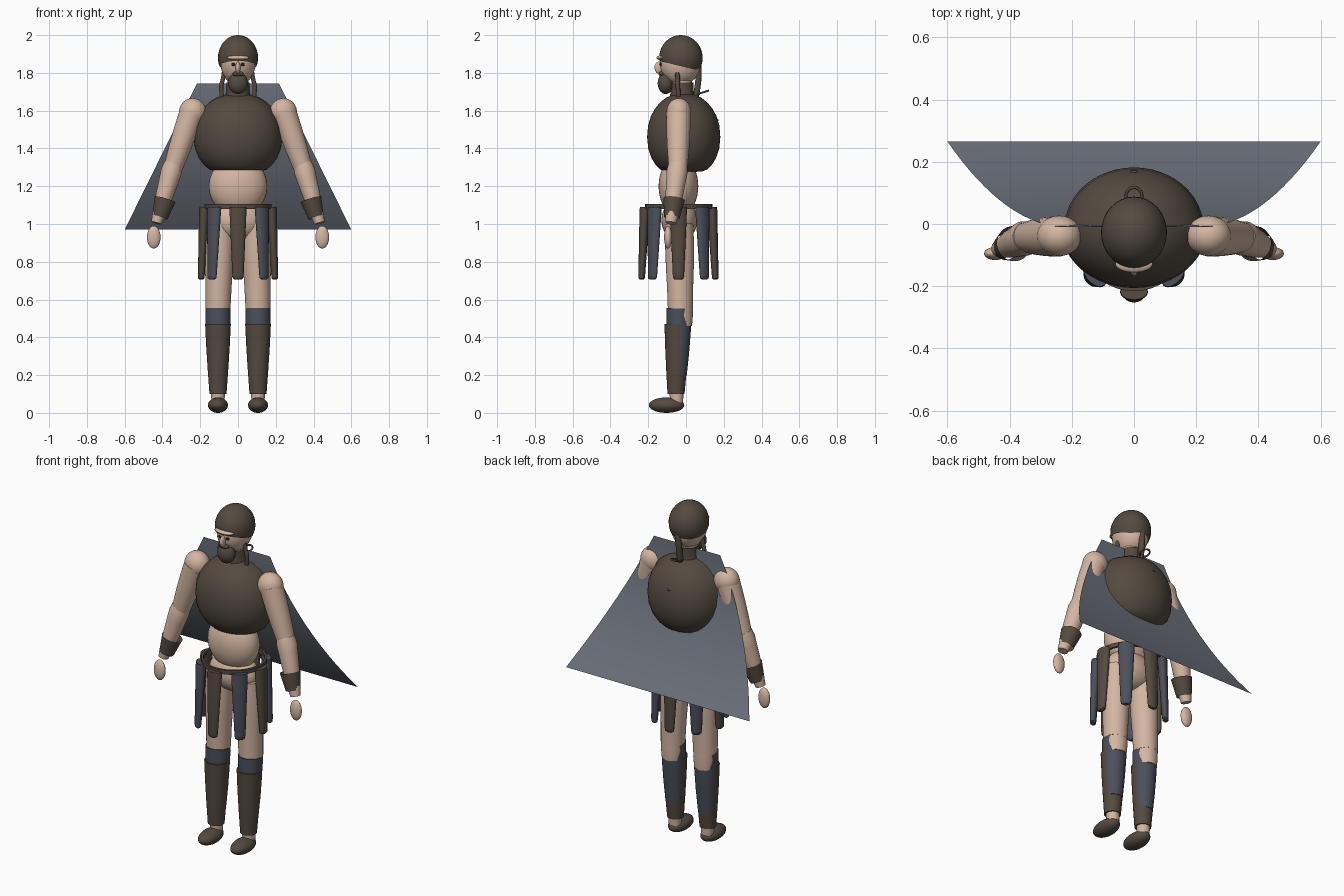
import bpy, bmesh, math
from mathutils import Matrix, Vector

if "Cube" in bpy.data.objects:
    bpy.data.objects.remove(bpy.data.objects["Cube"])


def material(name, r, g, b):
    lin = [(c / 255 / 12.92) if c < 10 else ((c / 255 + 0.055) / 1.055) ** 2.4 for c in (r, g, b)]
    m = bpy.data.materials.new(name)
    m.diffuse_color = (*lin, 1)
    m.use_nodes = True
    m.node_tree.nodes["Principled BSDF"].inputs["Base Color"].default_value = m.diffuse_color
    return m


SKIN = material("skin", 212, 182, 162)
LEATHER = material("dark_leather", 84, 74, 64)
CLOTH = material("slate_cloth", 76, 79, 91)
CAPE = material("cape_grey", 108, 114, 124)
DARK = material("eye_dark", 38, 32, 28)


def finish(name, bm, mat, smooth=40):
    me = bpy.data.meshes.new(name)
    bm.to_mesh(me)
    bm.free()
    ob = bpy.data.objects.new(name, me)
    bpy.context.collection.objects.link(ob)
    me.materials.append(mat)
    bpy.ops.object.select_all(action='DESELECT')
    ob.select_set(True)
    bpy.context.view_layer.objects.active = ob
    bpy.ops.object.shade_smooth_by_angle(angle=math.radians(smooth))
    return ob


def ball_bm(c, r):
    bm = bmesh.new()
    bmesh.ops.create_uvsphere(bm, u_segments=32, v_segments=20, radius=1,
                              matrix=Matrix.Translation(c) @ Matrix.Diagonal((*r, 1)))
    return bm


def ball(name, mat, c, r):
    return finish(name, ball_bm(c, r), mat)


def lathe_bm(profile, mtx=Matrix(), caps=True, n=32):
    """Revolve (height, radius) pairs round local z, then transform."""
    bm = bmesh.new()
    rings = [[bm.verts.new((r * math.cos(2 * math.pi * i / n), r * math.sin(2 * math.pi * i / n), z))
              for i in range(n)] for z, r in profile]
    for a, b in zip(rings, rings[1:]):
        for i in range(n):
            bm.faces.new((a[i], a[(i + 1) % n], b[(i + 1) % n], b[i]))
    if caps:
        bm.faces.new(rings[0])
        bm.faces.new(rings[-1])
    bmesh.ops.recalc_face_normals(bm, faces=bm.faces)
    bm.transform(mtx)
    return bm


def limb(name, mat, p0, p1, radii, caps=True):
    """Tube from p0 to p1 with evenly spaced radii."""
    p0, p1 = Vector(p0), Vector(p1)
    d = p1 - p0
    prof = [(d.length * i / (len(radii) - 1), r) for i, r in enumerate(radii)]
    mtx = Matrix.Translation(p0) @ d.to_track_quat('Z', 'Y').to_matrix().to_4x4()
    return finish(name, lathe_bm(prof, mtx, caps), mat)


def curve_tube(name, mat, pts, r):
    cu = bpy.data.curves.new(name, 'CURVE')
    cu.dimensions = '3D'
    cu.bevel_depth, cu.bevel_resolution, cu.use_fill_caps = r, 3, True
    sp = cu.splines.new('NURBS')
    sp.points.add(len(pts) - 1)
    for p, co in zip(sp.points, pts):
        p.co = (*co, 1)
    sp.use_endpoint_u, sp.order_u = True, 3
    ob = bpy.data.objects.new(name, cu)
    cu.materials.append(mat)
    bpy.context.collection.objects.link(ob)


# Head and face
ball("head", SKIN, (0, -0.03, 1.85), (0.092, 0.108, 0.115))
ball("brow", SKIN, (0, -0.128, 1.88), (0.06, 0.028, 0.013))
ball("nose", SKIN, (0, -0.142, 1.828), (0.013, 0.025, 0.032))
ball("beard", LEATHER, (0, -0.108, 1.745), (0.052, 0.042, 0.057))
ball("moustache", LEATHER, (0, -0.128, 1.795), (0.03, 0.018, 0.014))
for s in (-1, 1):
    ball("eye", DARK, (s * 0.024, -0.132, 1.845), (0.011, 0.008, 0.009))

# Cap, cut along a sloping rim
bm = ball_bm((0, -0.027, 1.88), (0.106, 0.115, 0.12))
bmesh.ops.bisect_plane(bm, geom=bm.verts[:] + bm.edges[:] + bm.faces[:], plane_co=(0, -0.14, 1.863),
                       plane_no=(0, 0.055, 0.225), clear_inner=True)
finish("cap", bm, LEATHER)

# Neck, collar and hanging straps
limb("neck", SKIN, (0, -0.02, 1.66), (0, -0.025, 1.80), (0.056, 0.056))
limb("collar", LEATHER, (0, -0.02, 1.67), (0, -0.02, 1.75), (0.066, 0.06, 0.06))
for s in (-1, 1):
    curve_tube("cheek_strap", LEATHER, [(s * 0.075, -0.045, 1.80), (s * 0.08, -0.045, 1.76),
                                        (s * 0.092, -0.043, 1.73), (s * 0.085, -0.04, 1.67)], 0.012)
curve_tube("hair_tail", LEATHER, [(0, 0.065, 1.85), (0, 0.068, 1.80), (0, 0.064, 1.74), (0, 0.05, 1.66)], 0.017)
curve_tube("tail_ring", LEATHER, [(0.026 * math.sin(a), 0.09 + 0.028 * math.cos(a), 1.697 + 0.009 * math.cos(a))
                                  for a in [2 * math.pi * i / 20 for i in range(21)]], 0.005)

# Cuirass: egg-shaped front, narrower back plate
prof = [(1.275, 0.05), (1.278, 0.115), (1.288, 0.15), (1.31, 0.178), (1.35, 0.208), (1.40, 0.228),
        (1.46, 0.235), (1.52, 0.229), (1.57, 0.211), (1.61, 0.185), (1.645, 0.15), (1.67, 0.11),
        (1.685, 0.065), (1.69, 0.02)]
bm = lathe_bm(prof, Matrix.Translation((0, -0.012, 0)) @ Matrix.Diagonal((1, 0.825, 1, 1)), n=48)
for v in bm.verts:
    if v.co.y > 0.01:
        v.co.x *= 0.95
finish("cuirass", bm, LEATHER, 50)
ball("back_buckle", LEATHER, (0, 0.165, 1.55), (0.012, 0.008, 0.006))

# Belly and hips
ball("belly", SKIN, (0, -0.04, 1.2), (0.155, 0.105, 0.16))
ball("hips", SKIN, (0, -0.035, 1.02), (0.15, 0.095, 0.11))

# Belt band
bm = lathe_bm([(1.08, 0.165), (1.08, 0.178), (1.105, 0.178), (1.105, 0.165), (1.08, 0.165)],
              Matrix.Translation((0, -0.038, 0)), caps=False, n=40)
finish("belt", bm, LEATHER)

# Skirt of eight tapered strips in alternating colours
for i in range(8):
    m = (Matrix.Translation((0, -0.04, 1.09)) @ Matrix.Rotation(i * math.pi / 4, 4, 'Z')
         @ Matrix.Translation((0, -0.178, 0)) @ Matrix.Rotation(-0.045, 4, 'X') @ Matrix.Diagonal((1, 0.6, 1, 1)))
    bm = lathe_bm([(-0.385, 0.017), (-0.378, 0.027), (-0.36, 0.03), (-0.02, 0.045), (0, 0.043)], m, n=24)
    finish("skirt_strip", bm, CLOTH if i % 2 else LEATHER)

# Cape: thin flared sheet sweeping backwards
bm = bmesh.new()
rows = []
for j in range(17):
    t = j / 16
    w, y, z = 0.217 + 0.383 * t, -0.01 + 0.275 * t * t, 1.745 - 0.775 * t
    rows.append([bm.verts.new((w * (k / 4 - 1), y, z)) for k in range(9)])
for a, b in zip(rows, rows[1:]):
    for k in range(8):
        bm.faces.new((a[k], a[k + 1], b[k + 1], b[k]))
finish("cape", bm, CAPE)

for s in (-1, 1):
    # Arms
    ball("shoulder", SKIN, (s * 0.24, -0.038, 1.593), (0.072, 0.065, 0.073))
    limb("upper_arm", SKIN, (s * 0.245, -0.04, 1.59), (s * 0.343, -0.042, 1.30), (0.065, 0.063, 0.058, 0.05))
    limb("forearm", SKIN, (s * 0.341, -0.042, 1.318), (s * 0.432, -0.08, 1.005),
         (0.05, 0.056, 0.053, 0.05, 0.047, 0.043, 0.038, 0.034, 0.028))
    limb("bracer", LEATHER, (s * 0.386, -0.063, 1.13), (s * 0.414, -0.075, 1.035), (0.057, 0.041), caps=False)
    ball("hand", SKIN, (s * 0.446, -0.095, 0.93), (0.036, 0.021, 0.06))
    # Legs
    x = s * 0.106
    limb("thigh", SKIN, (s * 0.095, -0.035, 1.0), (x, -0.03, 0.55), (0.073, 0.077, 0.074, 0.069, 0.066))
    limb("knee", SKIN, (x, -0.028, 0.575), (x, -0.026, 0.46), (0.063, 0.0635, 0.058))
    limb("leg_wrap", CLOTH, (x, -0.036, 0.553), (x, -0.046, 0.2), (0.067, 0.065, 0.059, 0.05))
    limb("greave", LEATHER, (x, -0.046, 0.47), (x, -0.053, 0.1), (0.068, 0.062, 0.054, 0.045))
    limb("ankle", SKIN, (x, -0.05, 0.12), (x, -0.05, 0.05), (0.038, 0.034))
    ball("foot", LEATHER, (x, -0.103, 0.041), (0.053, 0.094, 0.041))
